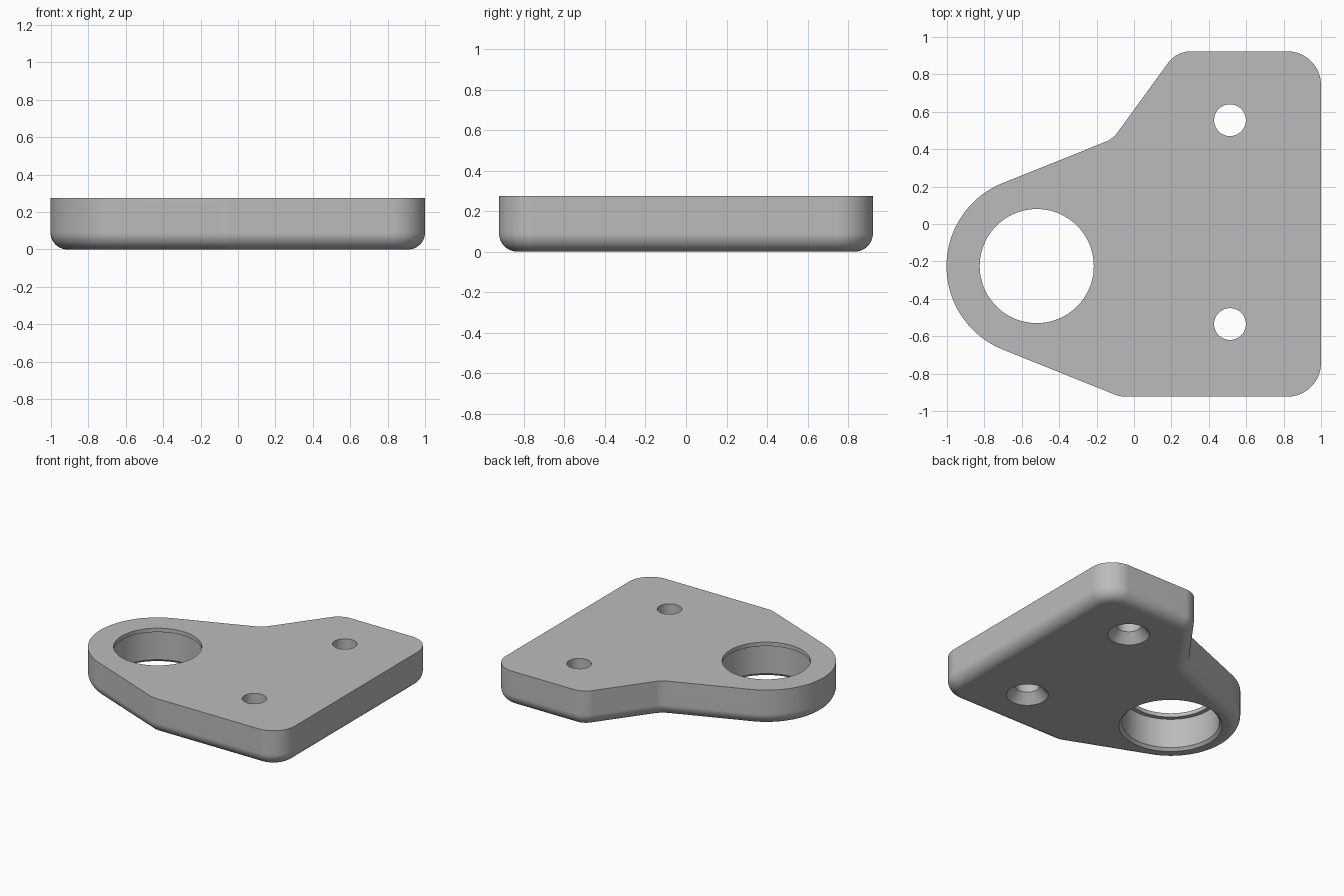
import bpy, bmesh, math
from mathutils import Vector, Matrix

old = bpy.data.objects.get("Cube")
if old:
    bpy.data.objects.remove(old, do_unlink=True)

HEIGHT = 0.275
EDGE = 0.09          # rounding of the lower edge

metal = bpy.data.materials.new("plain grey")
metal.use_nodes = True
grey = (0.5, 0.5, 0.5, 1)
metal.diffuse_color = grey
metal.node_tree.nodes["Principled BSDF"].inputs["Base Color"].default_value = grey


def new_object(name, bm):
    bmesh.ops.recalc_face_normals(bm, faces=bm.faces)
    mesh = bpy.data.meshes.new(name)
    bm.to_mesh(mesh)
    bm.free()
    mesh.materials.append(metal)
    obj = bpy.data.objects.new(name, mesh)
    bpy.context.collection.objects.link(obj)
    return obj


def rounded_outline(corners):
    """Points and outward normals of a counterclockwise polygon with filleted corners."""
    result = []
    for i, (x, y, r) in enumerate(corners):
        p = Vector((x, y))
        before = (p - Vector(corners[i - 1][:2])).normalized()
        after = (Vector(corners[(i + 1) % len(corners)][:2]) - p).normalized()
        turn = math.atan2(before.cross(after), before.dot(after))
        side = math.copysign(1, turn)
        normal = Vector((before.y, -before.x))
        centre = p - before * r * math.tan(abs(turn) / 2) - normal * side * r
        steps = max(4, round(abs(turn) / math.radians(4)))
        for k in range(steps + 1):
            n = Matrix.Rotation(turn * k / steps, 2) @ normal
            result.append((centre + n * side * r, n))
    return result


def loft(name, rings):
    """Closed solid through a stack of equal point rings."""
    bm = bmesh.new()
    loops = [[bm.verts.new(p) for p in ring] for ring in rings]
    count = len(loops[0])
    for a, b in zip(loops, loops[1:]):
        for i in range(count):
            j = (i + 1) % count
            bm.faces.new((a[i], a[j], b[j], b[i]))
    bm.faces.new(loops[0])
    bm.faces.new(loops[-1])
    return new_object(name, bm)


def turned(name, x, y, profile, sides):
    """Turned solid from (radius, height) pairs."""
    angles = [math.tau * i / sides for i in range(sides)]
    return loft(name, [[(x + r * math.cos(a), y + r * math.sin(a), z) for a in angles]
                       for r, z in profile])


# Plate: right side, sloped shoulder, inner corner, round boss, front slope
outline = rounded_outline([
    (1, -0.923, 0.18), (1, 0.923, 0.18), (0.227, 0.923, 0.15),
    (-0.113, 0.455, 0.14), (-1.812, -0.225, 0.48), (-0.075, -0.923, 0.15)])

levels = [(0, HEIGHT)]
for k in range(11):
    a = math.pi / 2 * k / 10
    levels.append((EDGE * (1 - math.cos(a)), EDGE * (1 - math.sin(a))))
plate = loft("mounting_plate",
             [[(*(p - n * inset), z) for p, n in outline] for inset, z in levels])

# Large bore with a thin upper lip and a chamfered lower mouth
cutters = [turned("bore_cutter", -0.52, -0.225,
                  [(0.377, -0.02), (0.337, 0.02), (0.337, 0.245),
                   (0.305, 0.245), (0.305, 0.4)], 96)]

# Screw holes countersunk from below
for y in (-0.535, 0.555):
    cutters.append(turned("screw_hole_cutter", 0.513, y,
                          [(0.162, -0.02), (0.085, 0.07), (0.085, 0.4)], 64))

bpy.context.view_layer.objects.active = plate
for cutter in cutters:
    cutter.hide_render = True
    cut = plate.modifiers.new("hole", 'BOOLEAN')
    cut.operation = 'DIFFERENCE'
    cut.solver = 'EXACT'
    cut.object = cutter
    bpy.ops.object.modifier_apply(modifier=cut.name)
    bpy.data.objects.remove(cutter, do_unlink=True)

# Smooth curved walls, crisp rims
for obj in bpy.context.selected_objects:
    obj.select_set(False)
plate.select_set(True)
bpy.ops.object.shade_smooth_by_angle(angle=math.radians(30))
weighted = plate.modifiers.new("flat_face_normals", 'WEIGHTED_NORMAL')
weighted.keep_sharp = True
